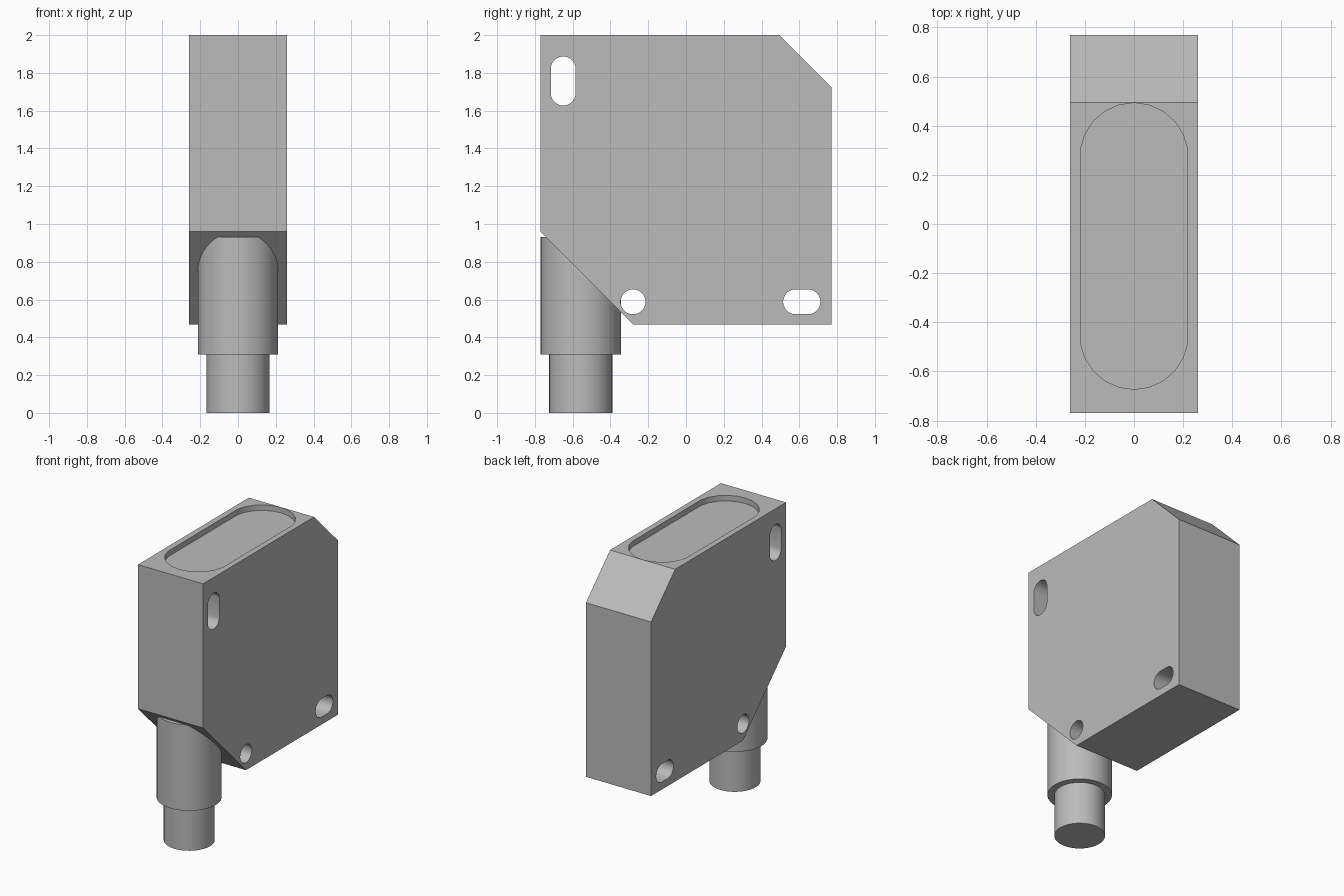
import bpy, bmesh
from math import pi, sin, cos, radians
from mathutils import Vector

if "Cube" in bpy.data.objects:
    bpy.data.objects.remove(bpy.data.objects["Cube"], do_unlink=True)

grey = bpy.data.materials.new("housing grey")
grey.use_nodes = True
grey.diffuse_color = (0.5, 0.5, 0.5, 1)
grey.node_tree.nodes["Principled BSDF"].inputs["Base Color"].default_value = (0.5, 0.5, 0.5, 1)


def prism(name, outline, depth):
    """Extrude a closed outline of 3D points along the depth vector."""
    bm = bmesh.new()
    face = bm.faces.new([bm.verts.new(p) for p in outline])
    top = bmesh.ops.extrude_face_region(bm, geom=[face])["geom"]
    bmesh.ops.translate(bm, vec=Vector(depth),
                        verts=[v for v in top if isinstance(v, bmesh.types.BMVert)])
    bmesh.ops.recalc_face_normals(bm, faces=bm.faces)
    mesh = bpy.data.meshes.new(name)
    bm.to_mesh(mesh)
    bm.free()
    mesh.materials.append(grey)
    obj = bpy.data.objects.new(name, mesh)
    bpy.context.collection.objects.link(obj)
    return obj


def slot(length, r, steps):
    """Rounded slot outline, centred, long along the second axis."""
    pts = []
    for end in (0, 1):
        shift = (length / 2 - r) * (1 - 2 * end)
        for i in range(steps):
            a = pi * (i + 0.5) / steps + pi * end
            pts.append((r * cos(a), r * sin(a) + shift))
    return pts


def select_only(obj):
    bpy.ops.object.select_all(action="DESELECT")
    obj.select_set(True)
    bpy.context.view_layer.objects.active = obj


def cut(target, cutter):
    cutter.hide_render = True
    mod = target.modifiers.new("cut", "BOOLEAN")
    mod.operation = "DIFFERENCE"
    mod.solver = "EXACT"
    mod.object = cutter
    select_only(target)
    bpy.ops.object.modifier_apply(modifier=mod.name)
    bpy.data.objects.remove(cutter, do_unlink=True)


def smooth(obj):
    select_only(obj)
    bpy.ops.object.shade_smooth_by_angle(angle=radians(30))


# Housing with two chamfered corners
side = [(-.77, .96), (-.28, .468), (.77, .468), (.77, 1.725), (.495, 2), (-.77, 2)]
W = 0.26
housing = prism("housing", [(-W, y, z) for y, z in side], (2 * W, 0, 0))

# Mounting holes through the sides: centre y, centre z, length, upright
for y, z, length, upright in ((-.65, 1.757, .26, True),
                              (-.28, .588, .132, True),
                              (.613, .588, .197, False)):
    pts = slot(length, 0.066, 16)
    if not upright:
        pts = [(b, a) for a, b in pts]
    cut(housing, prism("hole_cutter", [(-.5, y + a, z + b) for a, b in pts], (1, 0, 0)))

# Shallow window recess in the top
cut(housing, prism("recess_cutter",
                   [(a, b - .09, 1.96) for a, b in slot(1.166, .22, 11)], (0, 0, .2)))
smooth(housing)

# Stepped round connector under the front chamfer
for name, r, low, high in (("connector_sleeve", .213, .31, .93),
                           ("connector_plug", .167, 0, .31)):
    ring = [(r * cos(pi * i / 24), r * sin(pi * i / 24) - .557, low) for i in range(48)]
    smooth(prism(name, ring, (0, 0, high - low)))
